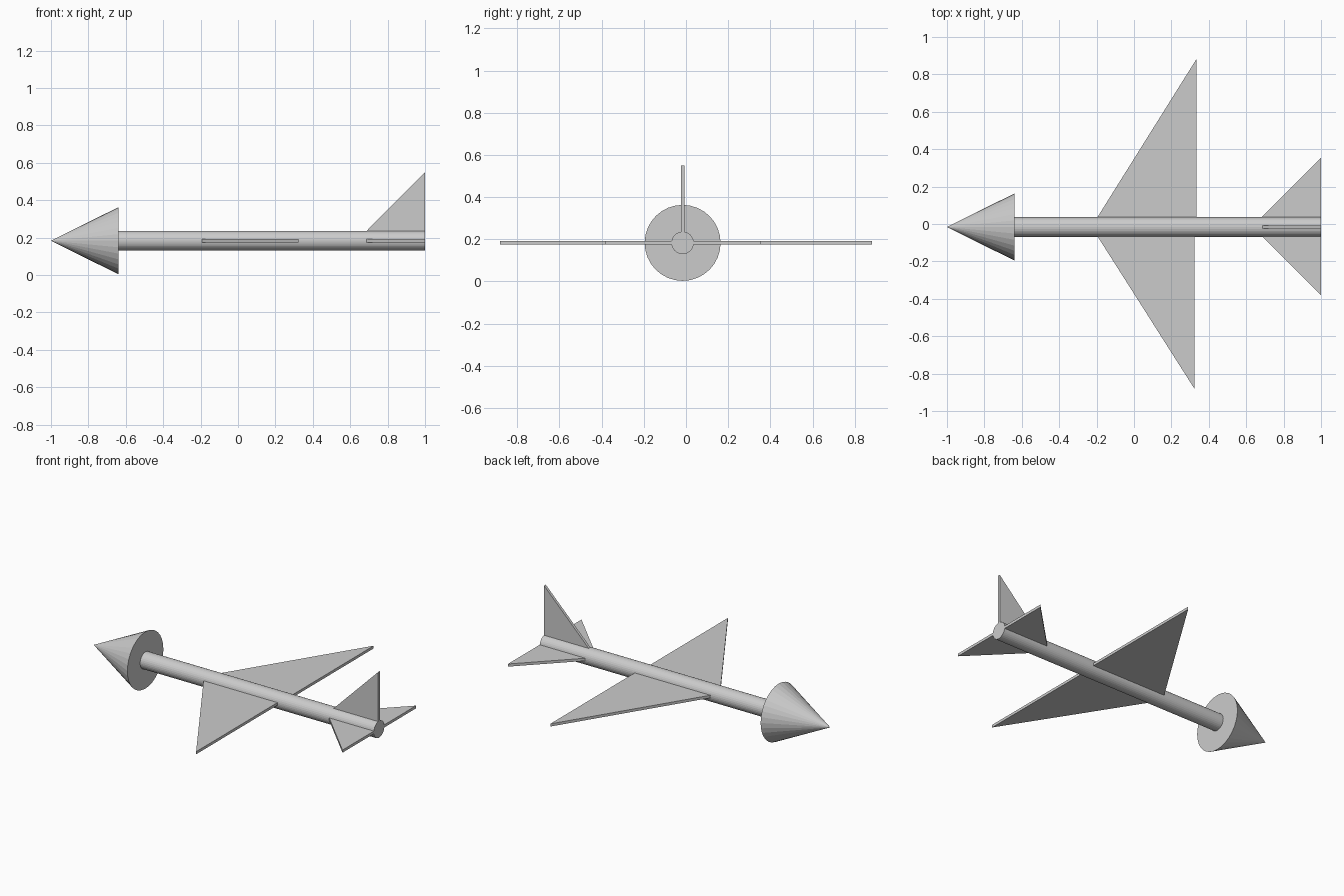
import bpy
import bmesh
from math import pi
from mathutils import Matrix, Vector

cube = bpy.data.objects.get("Cube")
if cube:
    bpy.data.objects.remove(cube)

AXIS_Y, AXIS_Z = -0.016, 0.183   # centre line of the body
BODY_R, NOSE_R = 0.053, 0.18
NOSE_BASE = -0.638
THICK = 0.017                    # plate thickness of all fins

grey = bpy.data.materials.new("light_grey")
grey.use_nodes = True
colour = (0.6, 0.6, 0.6, 1)
grey.diffuse_color = colour
grey.node_tree.nodes["Principled BSDF"].inputs["Base Color"].default_value = colour


def add_object(name, bm):
    bmesh.ops.recalc_face_normals(bm, faces=bm.faces)
    mesh = bpy.data.meshes.new(name)
    bm.to_mesh(mesh)
    bm.free()
    mesh.materials.append(grey)
    bpy.context.collection.objects.link(bpy.data.objects.new(name, mesh))


def add_round(name, x0, x1, r0, r1):
    """Faceted cone or cylinder lying along x."""
    bm = bmesh.new()
    place = Matrix.Translation(((x0 + x1) / 2, AXIS_Y, AXIS_Z)) @ Matrix.Rotation(pi / 2, 4, 'Y')
    bmesh.ops.create_cone(bm, cap_ends=True, segments=32, radius1=r0, radius2=r1,
                          depth=x1 - x0, matrix=place)
    add_object(name, bm)


def add_fin(name, lead, trail, span, out, root=BODY_R - 0.006):
    """Triangular plate: root chord on the body, tip at the trailing edge."""
    out = Vector(out)
    side = out.cross(Vector((1, 0, 0))) * THICK
    base = Vector((0, AXIS_Y, AXIS_Z)) - side / 2
    bm = bmesh.new()
    corners = [(lead, root), (trail, root), (trail, span)]
    face = bm.faces.new([bm.verts.new(base + out * d + Vector((x, 0, 0))) for x, d in corners])
    new = bmesh.ops.extrude_face_region(bm, geom=[face])["geom"]
    bmesh.ops.translate(bm, vec=side, verts=[v for v in new if isinstance(v, bmesh.types.BMVert)])
    add_object(name, bm)


# Body and nose
add_round("body", NOSE_BASE, 1.0, BODY_R, BODY_R)
add_round("nose_cone", -1.0, NOSE_BASE, 0, NOSE_R)

# Wings, tailplanes and upright fin
add_fin("left_side_wing", -0.197, 0.324, 0.866, (0, -1, 0))
add_fin("right_side_wing", -0.199, 0.334, 0.898, (0, 1, 0))
add_fin("left_side_tailplane", 0.682, 1.0, 0.366, (0, -1, 0))
add_fin("right_side_tailplane", 0.676, 1.0, 0.371, (0, 1, 0))
add_fin("tail_fin", 0.682, 1.0, 0.366, (0, 0, 1))
